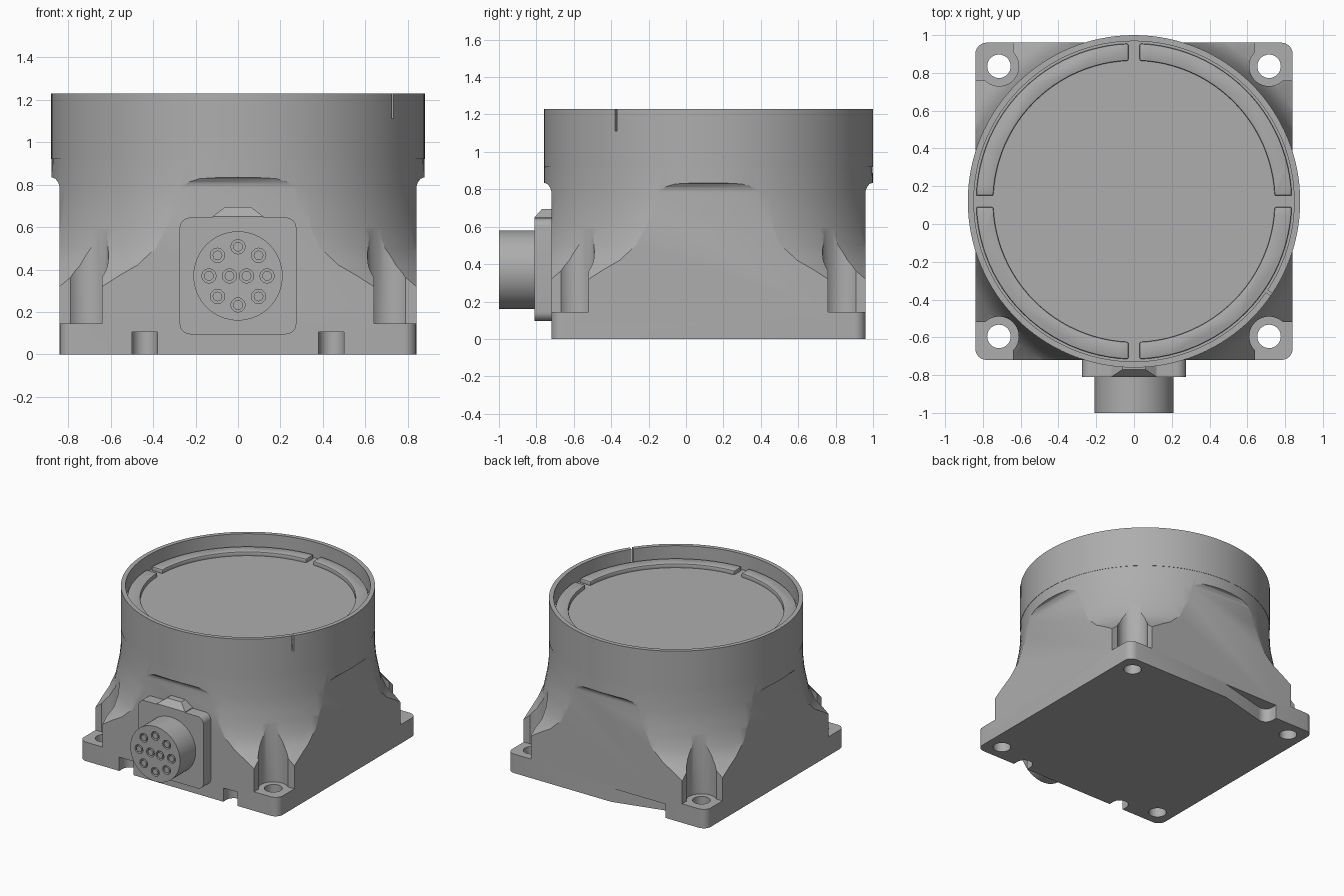
import bpy, bmesh
from math import sin, cos, pi, radians, acos, degrees, sqrt
from mathutils import Vector

if "Cube" in bpy.data.objects:
    bpy.data.objects.remove(bpy.data.objects["Cube"], do_unlink=True)

CY = 0.12        # body axis in y
HALF = 0.84      # half width of the square base
HOLE = 0.715     # bolt hole offset from the axis

grey = bpy.data.materials.new("cast grey")
grey.use_nodes = True
grey.diffuse_color = (0.42, 0.42, 0.42, 1)
grey.node_tree.nodes["Principled BSDF"].inputs["Base Color"].default_value = (0.42, 0.42, 0.42, 1)


def loft(name, loops):
    """Skin a list of equal 3D loops and cap both ends."""
    bm = bmesh.new()
    rows = [[bm.verts.new(p) for p in loop] for loop in loops]
    n = len(rows[0])
    for a, b in zip(rows, rows[1:]):
        for i in range(n):
            j = (i + 1) % n
            bm.faces.new((a[i], a[j], b[j], b[i]))
    bm.faces.new(rows[0][::-1])
    bm.faces.new(rows[-1])
    bmesh.ops.recalc_face_normals(bm, faces=bm.faces)
    mesh = bpy.data.meshes.new(name)
    bm.to_mesh(mesh)
    bm.free()
    mesh.materials.append(grey)
    ob = bpy.data.objects.new(name, mesh)
    bpy.context.collection.objects.link(ob)
    return ob


def arc(cx, cy, r, start, end, n):
    return [(cx + r * cos(radians(start + (end - start) * i / n)),
             cy + r * sin(radians(start + (end - start) * i / n))) for i in range(n + 1)]


def circle(r, n, cx=0, cy=0):
    return arc(cx, cy, r, 0, 360, n)[:-1]


def rounded_rect(w, h, r, cx=0, cy=0):
    pts = []
    for k, (sx, sy) in enumerate(((1, 1), (-1, 1), (-1, -1), (1, -1))):
        pts += arc(cx + sx * (w - r), cy + sy * (h - r), r, 90 * k, 90 * k + 90, 6)
    return pts


def upright(name, outline, z0, z1):
    return loft(name, [[(x, y, z) for x, y in outline] for z in (z0, z1)])


def facing(name, outline, y0, y1):
    return loft(name, [[(x, y, z) for x, z in outline] for y in (y0, y1)])


def revolve(name, profile, n=96):
    return loft(name, [[(x, y + CY, z) for x, y in circle(r, n)] for r, z in profile])


def activate(ob):
    bpy.ops.object.select_all(action='DESELECT')
    ob.select_set(True)
    bpy.context.view_layer.objects.active = ob


def boolean(ob, cutter, operation='DIFFERENCE'):
    activate(ob)
    mod = ob.modifiers.new("cut", 'BOOLEAN')
    mod.operation, mod.solver, mod.object = operation, 'EXACT', cutter
    bpy.ops.object.modifier_apply(modifier=mod.name)
    bpy.data.objects.remove(cutter, do_unlink=True)


def bevel(ob, width, segments=2):
    activate(ob)
    mod = ob.modifiers.new("bevel", 'BEVEL')
    mod.width, mod.segments, mod.limit_method = width, segments, 'ANGLE'
    bpy.ops.object.modifier_apply(modifier=mod.name)


# Housing: flared round body trimmed to a square that opens out under the collar
housing = revolve("housing", [(1.3, 0), (1.3, 0.08), (1.056, 0.32), (0.965, 0.42), (0.925, 0.5),
                              (0.905, 0.6), (0.89, 0.68), (0.88, 0.78), (0.878, 0.92)])
trim = loft("trim", [[(x, y, z) for x, y in rounded_rect(h, h, 0.06, 0, CY)]
                     for h, z in ((HALF, -0.1), (HALF, 0.79), (0.847, 0.81),
                                  (0.86, 0.828), (0.9, 0.842), (0.9, 1.0))])
boolean(housing, trim, 'INTERSECT')

# Corner bolt pads and through holes
edge = 0.64
swing = degrees(acos((edge - HOLE) / 0.105))
pad = [(1.1, 1.1), (edge, 1.1)] + arc(HOLE, HOLE, 0.105, swing, 450 - swing, 20) + [(1.1, edge)]
for sx in (1, -1):
    for sy in (1, -1):
        boolean(housing, upright("pad_cut", [(sx * x, CY + sy * y) for x, y in pad], 0.145, 0.9))
        boolean(housing, upright("hole_cut", circle(0.062, 32, sx * HOLE, CY + sy * HOLE), -0.1, 0.3))

# Round-ended notches under the front edge
front, back = CY - HALF, CY + HALF
for sx in (1, -1):
    slot = [(sx * 0.44 + 0.06, front - 0.1)] + arc(sx * 0.44, front + 0.04, 0.06, 0, 180, 12) \
        + [(sx * 0.44 - 0.06, front - 0.1)]
    boolean(housing, upright("notch_cut", slot, -0.1, 0.105))

# Wedge notch under the back edge
wedge = [(-0.5, back + 0.1)] + arc(-0.44, back - 0.04, 0.06, 180, 285, 10) \
    + [(-0.04, back), (-0.04, back + 0.1)]
boolean(housing, upright("wedge_cut", wedge, -0.1, 0.105))

# Collar with a recessed top and a narrow slit in the rim
collar = revolve("collar", [(0.88, 0.92), (0.88, 1.23), (0.848, 1.23), (0.848, 1.11)], 128)
aim = Vector((0.73, -0.495)).normalized()
side = Vector((-aim.y, aim.x)) * 0.007
slit = [aim * r + side * s for r, s in ((0.83, -1), (0.95, -1), (0.95, 1), (0.83, 1))]
boolean(collar, upright("slit_cut", [(p.x, p.y + CY) for p in slit], 1.112, 1.3))

# Four raised arc pads around the recessed lid
gap = 0.03
for k in range(4):
    outline = []
    for r, flip in ((0.836, False), (0.745, True)):
        a = degrees(gap / r)
        pts = arc(0, 0, r, a + 90 * k, 90 - a + 90 * k, 24)
        outline += pts[::-1] if flip else pts
    seg = upright(f"lid_arc_{k + 1}", [(x, y + CY) for x, y in outline], 1.10, 1.14)
    bevel(seg, 0.008)

# Connector: flange, key tab, barrel and pins
CZ = 0.37
flange = facing("connector_flange", rounded_rect(0.275, 0.275, 0.05, 0, CZ), -0.81, -0.70)
tab = loft("connector_tab", [[(-w, y, z), (w, y, z), (w, -0.70, z), (-w, -0.70, z)]
                             for w, y, z in ((0.12, -0.81, 0.64), (0.12, -0.81, 0.65),
                                             (0.06, -0.77, 0.695))])
barrel = facing("connector_barrel", circle(0.21, 64, 0, CZ), -1.0, -0.80)
spots = circle(0.137, 8, 0, CZ) + [(0.04, CZ), (-0.04, CZ)]
for i, (x, z) in enumerate(spots):
    boolean(barrel, facing("socket_cut", circle(0.034, 12, x, z), -1.1, -0.975))
    facing(f"pin_{i + 1}", circle(0.023, 12, x, z), -1.0, -0.97)

# Smooth shading with crisp edges
for ob in bpy.context.collection.objects:
    if ob.type == 'MESH' and grey.name in ob.data.materials:
        activate(ob)
        bpy.ops.object.shade_smooth_by_angle(angle=radians(25))
